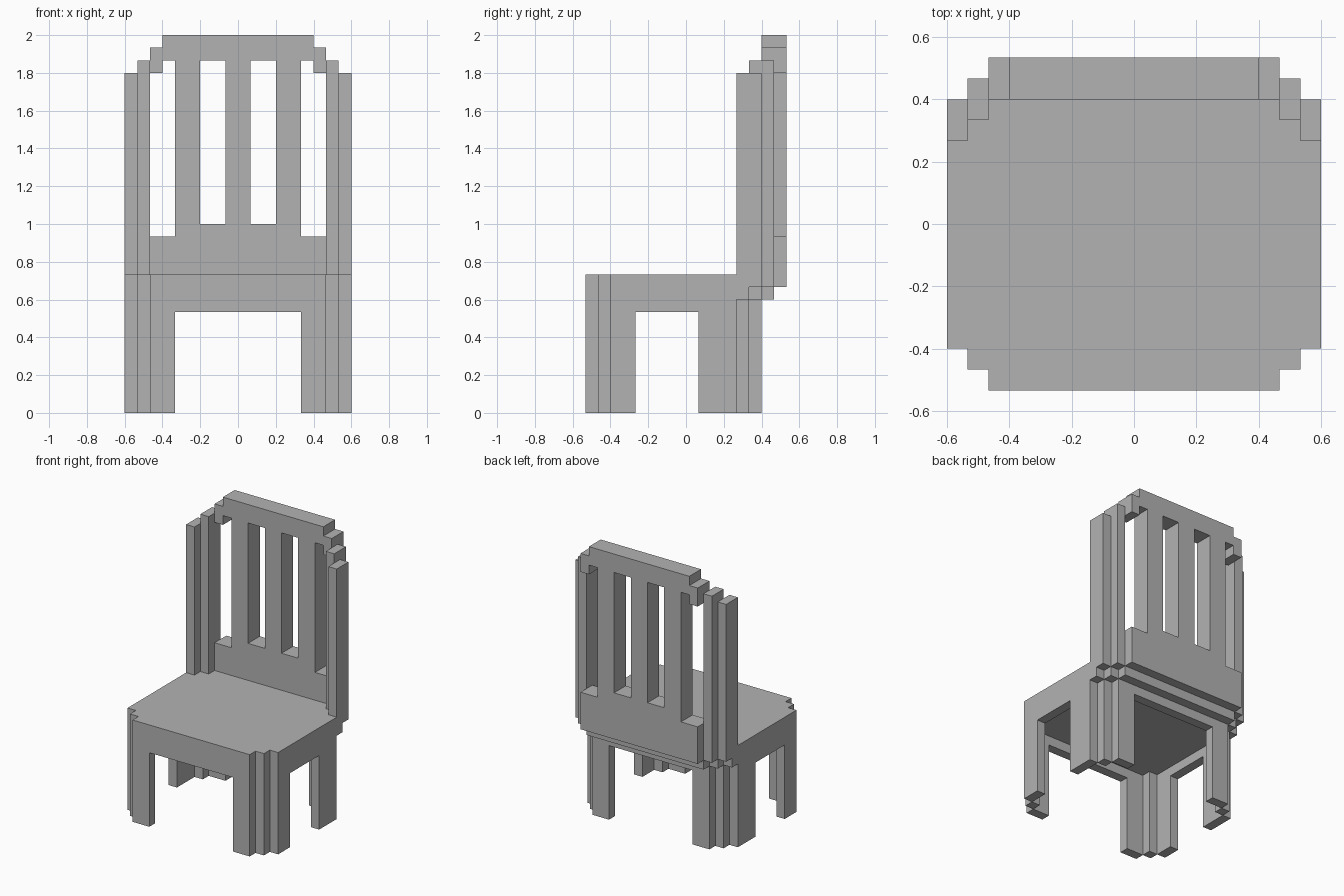
import bpy
import bmesh
from mathutils import Vector

if "Cube" in bpy.data.objects:
    bpy.data.objects.remove(bpy.data.objects["Cube"], do_unlink=True)

U = 1 / 15  # block size

grey = bpy.data.materials.new("plain grey")
grey.use_nodes = True
COLOUR = (0.45, 0.45, 0.45, 1)
grey.diffuse_color = COLOUR
grey.node_tree.nodes["Principled BSDF"].inputs["Base Color"].default_value = COLOUR

parts = {}


def box(name, x, y, z, mirror=False):
    """Add a block of cells to a part; ranges are in block units."""
    cells = parts.setdefault(name, set())
    for i in range(*x):
        for j in range(*y):
            for k in range(*z):
                cells.add((i, j, k))
                if mirror:
                    cells.add((-1 - i, j, k))


def stepped_slab(name, z, back):
    """Seat layer with stepped corners; back is the depth of its rear edge."""
    box(name, (-7, 7), (-8, back), (z, z + 1))
    box(name, (7, 8), (-7, back - 1), (z, z + 1), True)
    box(name, (8, 9), (-6, back - 2), (z, z + 1), True)


# Legs: thin stepped corner shells
for side, sign in (("left", 1), ("right", -1)):
    def leg_box(name, x, y):
        xr = x if sign > 0 else (-x[1], -x[0])
        box(name, xr, y, (0, 8))
    front, rear = "front_leg_" + side, "back_leg_" + side
    leg_box(front, (5, 7), (-8, -7))
    leg_box(front, (7, 8), (-7, -6))
    leg_box(front, (8, 9), (-6, -4))
    leg_box(rear, (5, 7), (5, 6))
    leg_box(rear, (7, 8), (4, 5))
    leg_box(rear, (8, 9), (1, 4))

# Apron: one-block ring under the seat
box("apron", (-7, 7), (-8, -7), (8, 9))
box("apron", (-7, 7), (5, 6), (8, 9))
box("apron", (7, 8), (-7, -6), (8, 9), True)
box("apron", (7, 8), (4, 5), (8, 9), True)
box("apron", (8, 9), (-6, 4), (8, 9), True)

# Seat: two layers stepping out towards the back
stepped_slab("seat", 9, 7)
stepped_slab("seat", 10, 8)

# Backrest posts
box("outer_posts", (8, 9), (4, 6), (11, 27), True)
box("inner_posts", (7, 8), (5, 7), (11, 28), True)

# Backrest panel, slats and top rail
box("back_panel", (-7, 7), (6, 8), (11, 14))
box("back_panel", (-5, 5), (6, 8), (14, 15))
for x in (-5, -1, 3):
    box("slats", (x, x + 2), (6, 8), (15, 28))
box("top_rail", (-6, 6), (6, 8), (28, 30))
box("top_rail", (6, 7), (6, 8), (27, 29), True)

# Skin each part, leaving out faces hidden against another block
solid = set().union(*parts.values())
for name, cells in parts.items():
    bm = bmesh.new()
    for cell in sorted(cells):
        for axis in range(3):
            for d in (-1, 1):
                beside = list(cell)
                beside[axis] += d
                if tuple(beside) in solid:
                    continue
                n, a, b = Vector(), Vector(), Vector()
                n[axis] = d / 2
                a[(axis + 1) % 3] = 0.5
                b[(axis + 2) % 3] = d / 2
                c = Vector(cell) + Vector((0.5, 0.5, 0.5)) + n
                corners = (c - a - b, c + a - b, c + a + b, c - a + b)
                bm.faces.new([bm.verts.new(p * U) for p in corners])
    bmesh.ops.remove_doubles(bm, verts=bm.verts, dist=U / 100)
    bmesh.ops.dissolve_limit(bm, angle_limit=0.01, verts=bm.verts, edges=bm.edges)
    mesh = bpy.data.meshes.new(name)
    bm.to_mesh(mesh)
    bm.free()
    mesh.materials.append(grey)
    bpy.context.collection.objects.link(bpy.data.objects.new(name, mesh))
